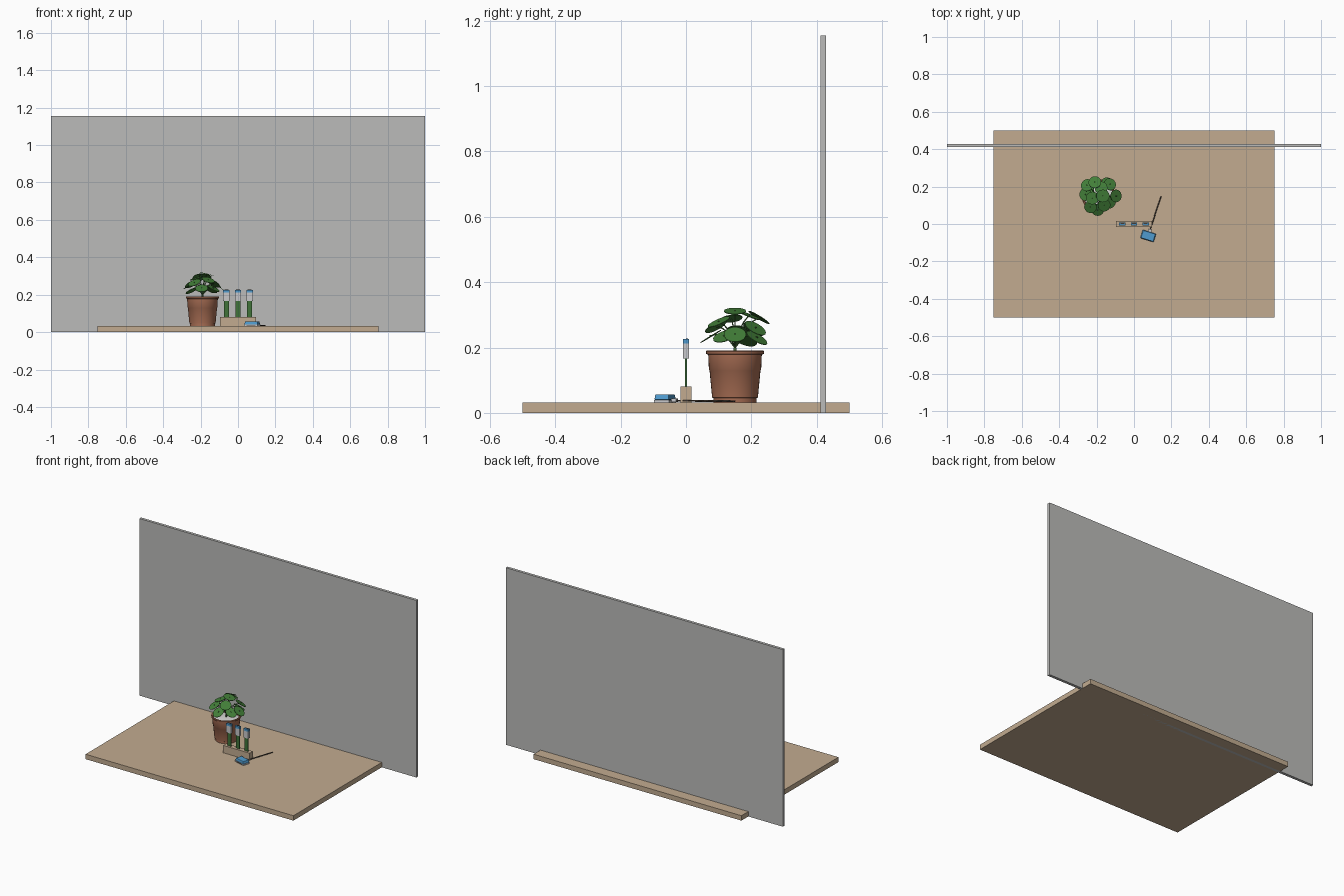
import bpy, bmesh, math
from mathutils import Matrix, Vector

cube = bpy.data.objects.get("Cube")
if cube:
    bpy.data.objects.remove(cube, do_unlink=True)


def material(name, *rgb):
    m = bpy.data.materials.new(name)
    m.use_nodes = True
    m.diffuse_color = (*rgb, 1)
    m.node_tree.nodes["Principled BSDF"].inputs["Base Color"].default_value = (*rgb, 1)
    return m


wall_grey = material("wall grey", .5, .5, .49)
wood = material("light wood", .54, .41, .28)
clay = material("terracotta", .38, .15, .085)
green = material("leaf green", .055, .21, .04)
stem_green = material("stem green", .07, .16, .05)
pebble = material("pale pebbles", .68, .68, .66)
board = material("circuit green", .05, .17, .04)
metal = material("silver metal", .58, .58, .6)
blue = material("bright blue", .08, .33, .62)
dark = material("dark rubber", .06, .045, .035)


def finish(name, bm, mat, smooth=False):
    bmesh.ops.recalc_face_normals(bm, faces=bm.faces)
    me = bpy.data.meshes.new(name)
    bm.to_mesh(me)
    bm.free()
    ob = bpy.data.objects.new(name, me)
    bpy.context.collection.objects.link(ob)
    me.materials.append(mat)
    if smooth:
        bpy.ops.object.select_all(action='DESELECT')
        ob.select_set(True)
        bpy.context.view_layer.objects.active = ob
        bpy.ops.object.shade_smooth_by_angle(angle=math.radians(35))
    return ob


def box(name, mat, centre, size, turn=0, taper=1):
    """Box standing on centre, optionally turned about z and narrowed upward."""
    bm = bmesh.new()
    bmesh.ops.create_cube(bm, size=1)
    for v in bm.verts:
        k = taper if v.co.z > 0 else 1
        v.co = Vector((v.co.x * size[0] * k, v.co.y * size[1] * k, (v.co.z + .5) * size[2]))
    bm.transform(Matrix.Translation(centre) @ Matrix.Rotation(turn, 4, 'Z'))
    return finish(name, bm, mat)


def lathe(name, mat, profile, centre, sides=40):
    bm = bmesh.new()
    verts = [bm.verts.new((r, 0, z)) for r, z in profile]
    edges = [bm.edges.new(pair) for pair in zip(verts, verts[1:])]
    bmesh.ops.spin(bm, geom=verts + edges, axis=(0, 0, 1), cent=(0, 0, 0),
                   angle=math.tau, steps=sides)
    bmesh.ops.remove_doubles(bm, verts=bm.verts, dist=.0002)
    bm.transform(Matrix.Translation(centre))
    return finish(name, bm, mat, True)


def tube(name, mat, points, radius):
    cu = bpy.data.curves.new(name, 'CURVE')
    cu.dimensions = '3D'
    cu.bevel_depth = radius
    cu.bevel_resolution = 1
    cu.use_fill_caps = True
    cu.resolution_u = 6
    sp = cu.splines.new('BEZIER')
    sp.bezier_points.add(len(points) - 1)
    for p, co in zip(sp.bezier_points, points):
        p.co = co
        p.handle_left_type = p.handle_right_type = 'AUTO'
    ob = bpy.data.objects.new(name, cu)
    bpy.context.collection.objects.link(ob)
    cu.materials.append(mat)
    return ob


# Table top and back wall
box("table_top", wood, (0, 0, 0), (1.5, 1, .032))
box("back_wall", wall_grey, (0, .42, 0), (2, .018, 1.155))

# Flower pot with rolled rim and pebble filling
pot = Vector((-.19, .15, 0))
lathe("flower_pot", clay, [(0, .032), (.066, .032), (.066, .045), (.07, .047),
      (.078, .13), (.08, .133), (.082, .178), (.088, .18), (.089, .188),
      (.086, .191), (.079, .189), (.076, .165), (0, .165)], pot)
lathe("pebble_filling", pebble, [(.077, .17), (.05, .176), (0, .178)], pot)

# Round leaves on arching stems: offset x, offset y, height
leaves = [(-.064, .06, .262), (-.02, .077, .298), (.015, .045, .305), (.064, .065, .265),
          (.098, 0, .245), (.062, -.035, .24), (-.005, -.078, .24), (-.045, -.062, .27),
          (-.073, .008, .255), (-.035, -.012, .295), (.032, -.052, .285), (.025, 0, .318),
          (-.06, .035, .228), (.05, .07, .235)]
crown = pot + Vector((0, 0, .2))
tube("main_stem", stem_green, [pot + Vector((0, 0, .17)), crown], .005)
for i, (dx, dy, z) in enumerate(leaves):
    reach = math.hypot(dx, dy)
    tilt = .12 + reach * 5.5
    bm = bmesh.new()
    bmesh.ops.create_circle(bm, cap_ends=True, radius=1, segments=18)
    bmesh.ops.inset_region(bm, faces=list(bm.faces), thickness=.45)
    for v in bm.verts:
        r = v.co.length
        v.co = Vector((v.co.x * .037, v.co.y * .034, -.006 * r * r))
    solid = bmesh.ops.extrude_face_region(bm, geom=list(bm.faces))
    bmesh.ops.translate(bm, vec=(0, 0, -.002),
                        verts=[g for g in solid["geom"] if isinstance(g, bmesh.types.BMVert)])
    centre = pot + Vector((dx, dy, z))
    bm.transform(Matrix.Translation(centre) @ Matrix.Rotation(math.atan2(dy, dx), 4, 'Z')
                 @ Matrix.Rotation(tilt, 4, 'Y'))
    finish(f"leaf_{i + 1}", bm, green, True)
    bend = crown.lerp(centre, .5) + Vector((0, 0, .018))
    tube(f"leaf_stem_{i + 1}", stem_green, [crown, bend, centre - Vector((0, 0, .004))], .002)

# Wooden holder with three upright circuit sticks
box("stick_holder", wood, (0, 0, .032), (.19, .033, .048))
for i, x in enumerate((-.062, 0, .062)):
    n = i + 1
    box(f"stick_board_{n}", board, (x, 0, .07), (.026, .006, .1))
    box(f"stick_shell_{n}", metal, (x, 0, .166), (.034, .017, .046))
    box(f"stick_tip_{n}", blue, (x, 0, .212), (.034, .017, .014))
    box(f"stick_slot_{n}", dark, (x, .003, .226), (.022, .006, .001))

# Small device lying in front, with plug and straight cable
turn = math.radians(-17)
place = Matrix.Translation((.076, -.064, 0)) @ Matrix.Rotation(turn, 4, 'Z')
box("device_base", metal, place @ Vector((0, 0, .032)), (.076, .047, .008), turn)
cover = box("device_cover", blue, place @ Vector((0, 0, .04)), (.076, .047, .017), turn, .9)
bevel = cover.modifiers.new("soft edges", 'BEVEL')
bevel.width = .003
bevel.segments = 2
box("device_front_slot", dark, place @ Vector((0, -.0235, .034)), (.05, .002, .004), turn)
box("device_plug", metal, place @ Vector((0, .03, .034)), (.018, .016, .01), turn)
tube("device_cable", dark, [place @ Vector((0, .036, .037)), Vector((.145, .15, .036))], .003)
